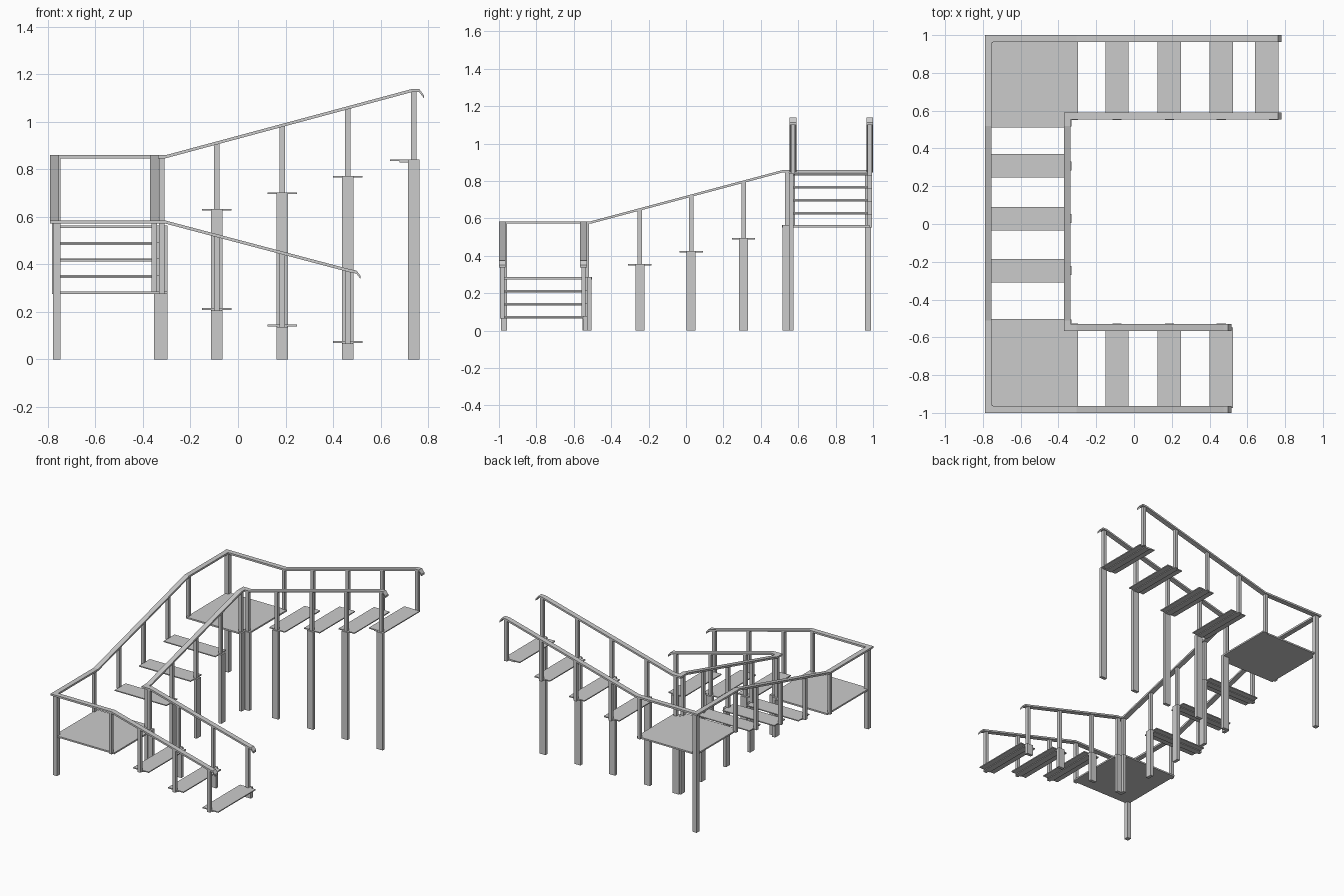
import bpy, bmesh
from mathutils import Vector

if "Cube" in bpy.data.objects:
    bpy.data.objects.remove(bpy.data.objects["Cube"])

OX, IX = -0.772, -0.353           # outer / inner rail lines of the middle flight
OY, IL, IU = 0.982, -0.548, 0.572  # outer rail, inner lower, inner upper lines
LOW, HIGH = 0.578, 0.853          # rail heights at the two landings
LEG, POST = 0.048, 0.023


def finish(name, bm):
    bmesh.ops.recalc_face_normals(bm, faces=bm.faces)
    me = bpy.data.meshes.new(name)
    bm.to_mesh(me)
    bm.free()
    ob = bpy.data.objects.new(name, me)
    bpy.context.collection.objects.link(ob)
    return ob


def box(name, x0, x1, y0, y1, z0, z1):
    bm = bmesh.new()
    bmesh.ops.create_cube(bm, size=1)
    for v in bm.verts:
        v.co = ((x0 + x1) / 2 + v.co.x * (x1 - x0),
                (y0 + y1) / 2 + v.co.y * (y1 - y0),
                (z0 + z1) / 2 + v.co.z * (z1 - z0))
    return finish(name, bm)


def post(name, x, y, z0, z1, wx=POST, wy=POST):
    box(name, x - wx / 2, x + wx / 2, y - wy / 2, y + wy / 2, z0, z1)


def top(k):
    return 0.077 + 0.0695 * k


def rail(name, pts, w=0.036, t=0.013):
    """Flat strip swept along a path, mitred in plan."""
    pts = [Vector(p) for p in pts]
    dirs = [(b - a).xy.normalized() for a, b in zip(pts, pts[1:])]
    bm = bmesh.new()
    rings = []
    for i, p in enumerate(pts):
        a, b = dirs[max(i - 1, 0)], dirs[min(i, len(dirs) - 1)]
        n = Vector((-a.y - b.y, a.x + b.x)).normalized()
        n *= w / 2 / n.dot(Vector((-a.y, a.x)))
        rings.append([bm.verts.new((p.x + s * n.x, p.y + s * n.y, p.z + h * t / 2))
                      for s, h in ((-1, -1), (1, -1), (1, 1), (-1, 1))])
    for r, q in zip(rings, rings[1:]):
        for j in range(4):
            bm.faces.new((r[j], r[(j + 1) % 4], q[(j + 1) % 4], q[j]))
    bm.faces.new(rings[0])
    bm.faces.new(rings[-1])
    finish(name, bm)


def slab(name, outline, z, t=0.011):
    bm = bmesh.new()
    f = bm.faces.new([bm.verts.new((x, y, z - t)) for x, y in outline])
    r = bmesh.ops.extrude_face_region(bm, geom=[f])
    bmesh.ops.translate(bm, vec=(0, 0, t),
                        verts=[v for v in r["geom"] if isinstance(v, bmesh.types.BMVert)])
    finish(name, bm)


# Handrails: up the lower flight, around both landings, up the upper flight
for name, ox, yl, yu in (("outer_handrail", OX, -OY, OY), ("inner_handrail", IX, IL, IU)):
    rail(name, [(.516, yl, .345), (.498, yl, .368), (.475, yl, .372), (-.305, yl, LOW),
                (ox, yl, LOW), (ox, -.51, LOW), (ox, .52, HIGH), (ox, yu, HIGH),
                (-.305, yu, HIGH), (.73, yu, 1.131), (.762, yu, 1.132), (.782, yu, 1.106)])

# Flights along x: treads with under-beam, inner leg, baluster on each side
lower = [(.462, .462, 0), (.187, .187, 1), (-.09, -.09, 2)]
upper = [(-.09, -.09, 8), (.187, .187, 9), (.462, .462, 10), (.702, .74, 11)]
for label, steps, yo, yi, side in (("lower", lower, -OY, IL, 1), ("upper", upper, OY, IU, -1)):
    y0, y1 = sorted((yo - .008 * (1 if yo > 0 else -1), yi))
    for c, px, k in steps:
        z = top(k)
        box(f"{label}_tread", c - .062, c + .062, y0, y1, z - .007, z)
        box(f"{label}_tread_beam", c - .022, c + .022, y0, y1, z - .012, z - .007)
        rz = LOW - .266 * (px + .305) if label == "lower" else HIGH + .268 * (px + .305)
        post(f"{label}_leg", px, yi + side * .01, 0, z, LEG, POST)
        post(f"{label}_inner_baluster", px, yi, z - .01, rz)
        post(f"{label}_outer_baluster", px, yo, z - .012, rz)

# Middle flight along y
for c, k in ((-.247, 4), (.028, 5), (.308, 6)):
    z, rz = top(k), LOW + .267 * (c + .51)
    box("middle_tread", OX + .008, IX, c - .062, c + .062, z - .007, z)
    box("middle_tread_beam", OX + .008, IX, c - .022, c + .022, z - .012, z - .007)
    post("middle_leg", IX + .01, c, 0, z, POST, LEG)
    post("middle_inner_baluster", IX, c, z - .01, rz)
    post("middle_outer_baluster", OX, c, z - .012, rz)

# Landings with notched inner corner, outer corner post, inner legs and balusters
for label, k, yo, yi, edge, hz, s in (("lower", 3, -OY, IL, -.502, LOW, 1),
                                      ("upper", 7, OY, IU, .512, HIGH, -1)):
    z = top(k)
    slab(f"{label}_landing", [(OX, yo - .0 * s), (-.296, yo), (-.296, yi), (IX, yi),
                              (IX, edge), (OX, edge)], z)
    post(f"{label}_corner_post", OX + .01, yo + .008 * s, 0, hz, .032, .032)
    py = edge - s * .028
    post(f"{label}_landing_leg_x", -.32, yi + s * .01, 0, z, LEG, POST)
    post(f"{label}_landing_leg_y", IX + .01, py, 0, z, POST, LEG)
    for x, y in ((-.32, yi), (-.32, yo), (IX, py), (OX, py)):
        post(f"{label}_landing_baluster", x, y, z - .011, hz)
